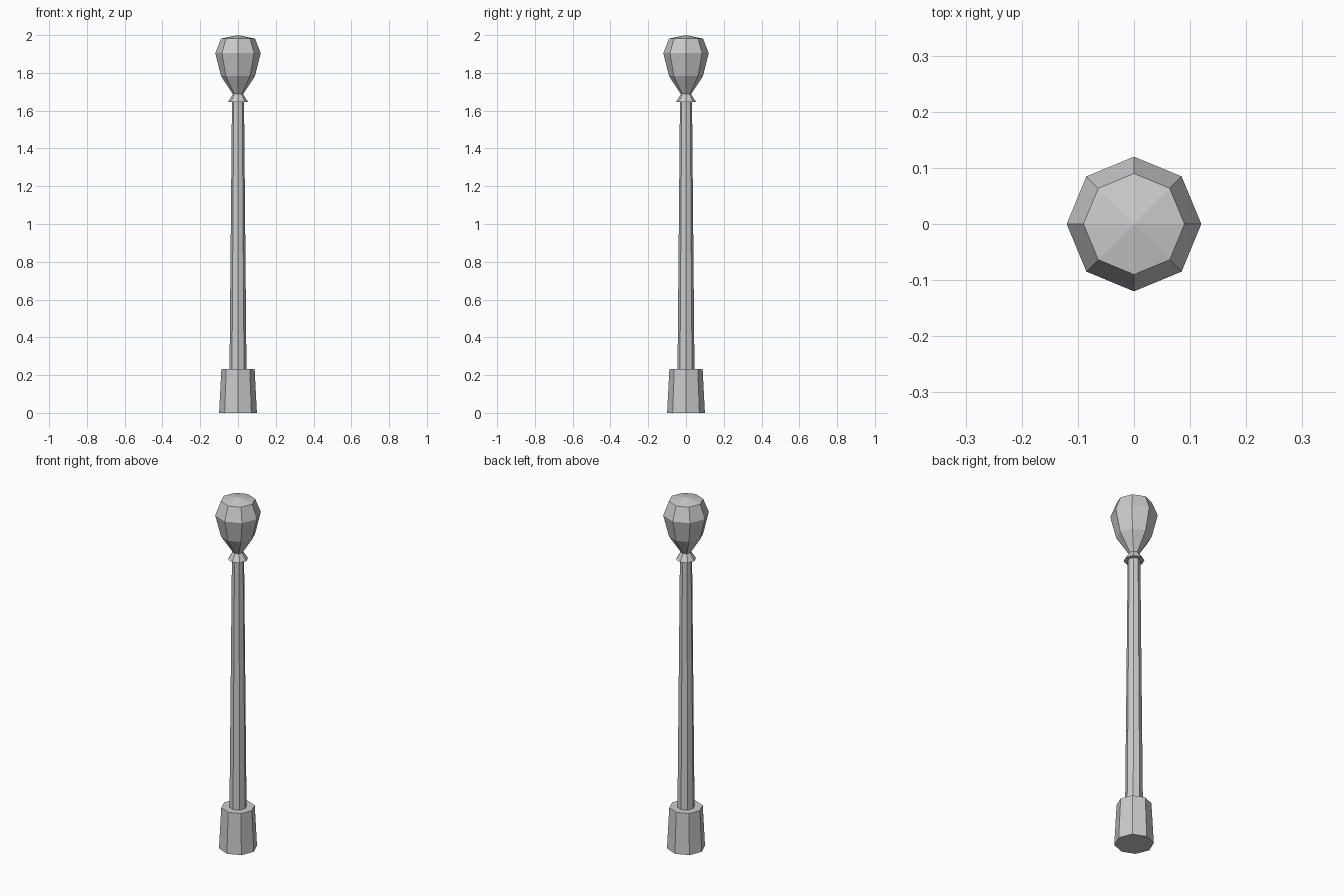
import bpy
import bmesh
from math import cos, sin, pi

SIDES = 8

cube = bpy.data.objects.get("Cube")
if cube:
    bpy.data.objects.remove(cube, do_unlink=True)

# Single grey material
grey = bpy.data.materials.new("light_grey")
grey.use_nodes = True
colour = (0.6, 0.6, 0.6, 1)
grey.diffuse_color = colour
grey.node_tree.nodes["Principled BSDF"].inputs["Base Color"].default_value = colour


def lathe(name, profile):
    """Eight-sided solid from (radius, height) pairs; radius 0 makes a tip."""
    bm = bmesh.new()
    rings = []
    for r, z in profile:
        if r == 0:
            rings.append([bm.verts.new((0, 0, z))] * SIDES)
        else:
            angles = [2 * pi * i / SIDES for i in range(SIDES)]
            rings.append([bm.verts.new((r * cos(a), r * sin(a), z)) for a in angles])
    for low, high in zip(rings, rings[1:]):
        for i in range(SIDES):
            j = (i + 1) % SIDES
            corners = [low[i], low[j], high[j], high[i]]
            bm.faces.new(list(dict.fromkeys(corners)))
    # Close the open ends
    if profile[0][0] > 0:
        bm.faces.new(rings[0][::-1])
    if profile[-1][0] > 0:
        bm.faces.new(rings[-1])
    bmesh.ops.recalc_face_normals(bm, faces=bm.faces)
    mesh = bpy.data.meshes.new(name)
    bm.to_mesh(mesh)
    bm.free()
    mesh.materials.append(grey)
    obj = bpy.data.objects.new(name, mesh)
    bpy.context.collection.objects.link(obj)
    return obj


# Tapered foot
lathe("base", [(0.1, 0), (0.088, 0.232)])
# Slender tapered post
lathe("pole", [(0.045, 0.22), (0.032, 1.65)])
# Flared collar under the lamp
lathe("collar", [(0.053, 1.647), (0.027, 1.687)])
# Faceted lamp globe with a shallow pointed cap
lathe("lamp_globe", [(0.027, 1.687), (0.09, 1.783), (0.12, 1.905), (0.09, 1.982), (0, 2)])
